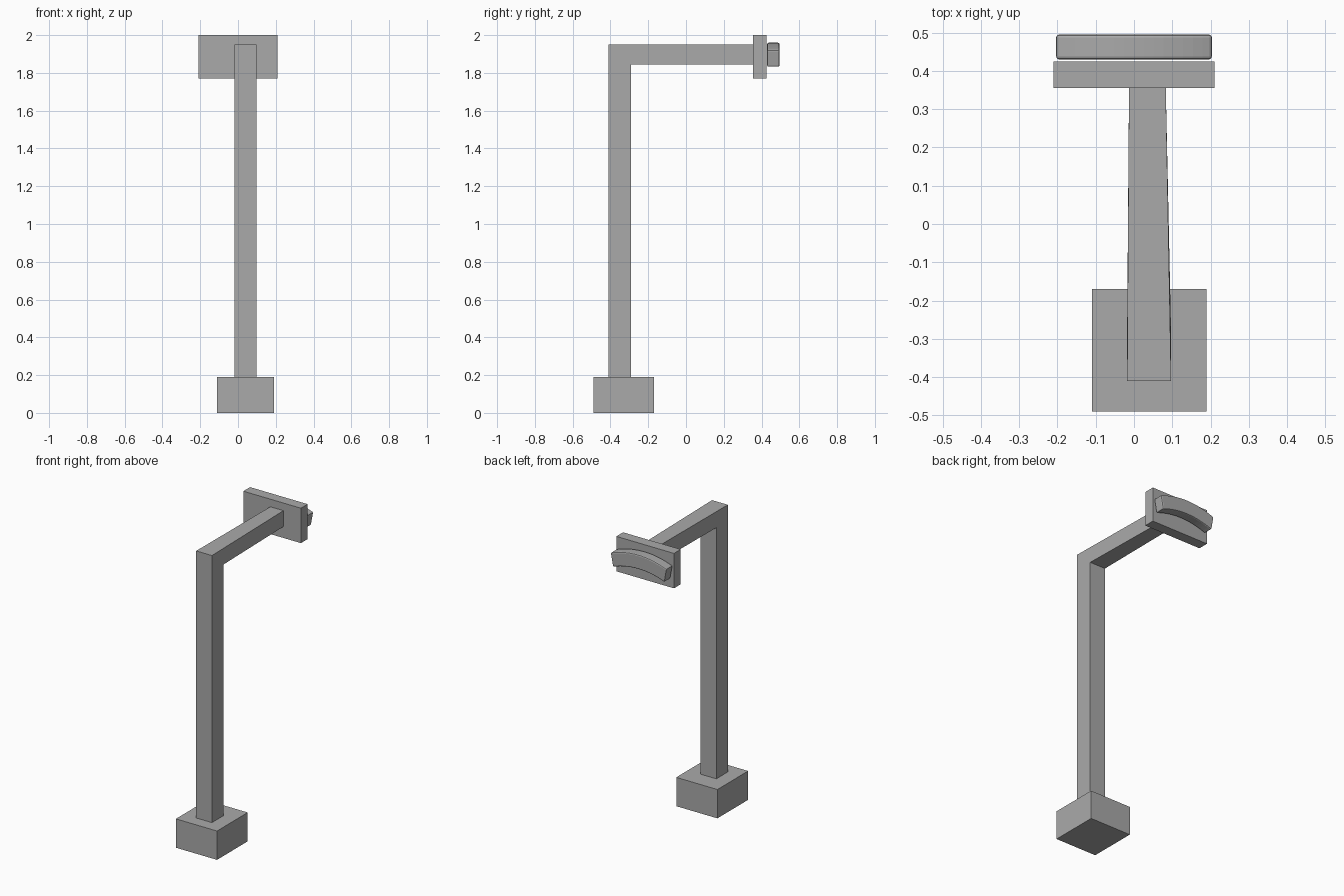
import bpy, bmesh, math

cube = bpy.data.objects.get("Cube")
if cube:
    bpy.data.objects.remove(cube, do_unlink=True)

grey = bpy.data.materials.new("plain grey")
grey.use_nodes = True
grey.diffuse_color = (0.4, 0.4, 0.4, 1)
grey.node_tree.nodes["Principled BSDF"].inputs["Base Color"].default_value = grey.diffuse_color


def finish(name, bm):
    bmesh.ops.recalc_face_normals(bm, faces=bm.faces)
    mesh = bpy.data.meshes.new(name)
    bm.to_mesh(mesh)
    bm.free()
    mesh.materials.append(grey)
    obj = bpy.data.objects.new(name, mesh)
    bpy.context.collection.objects.link(obj)
    return obj


def extruded(name, outline, offset):
    """Extrude a flat outline along the offset vector."""
    bm = bmesh.new()
    face = bm.faces.new([bm.verts.new(p) for p in outline])
    new = bmesh.ops.extrude_face_region(bm, geom=[face])["geom"]
    bmesh.ops.translate(bm, vec=offset,
                        verts=[v for v in new if isinstance(v, bmesh.types.BMVert)])
    return finish(name, bm)


def box(name, x0, x1, y0, y1, z0, z1):
    outline = [(x0, y0, z0), (x1, y0, z0), (x1, y1, z0), (x0, y1, z0)]
    return extruded(name, outline, (0, 0, z1 - z0))


# Base block and mounting plate
box("base_block", -0.11, 0.19, -0.49, -0.17, 0, 0.19)
box("mounting_plate", -0.21, 0.21, 0.355, 0.425, 1.77, 2.0)

# Upright and arm: one L profile, narrowing toward the plate
profile = [(-0.41, 0.19), (-0.29, 0.19), (-0.29, 1.845),
           (0.356, 1.845), (0.356, 1.95), (-0.41, 1.95)]
arm = extruded("post_and_arm", [(-0.018, y, z) for y, z in profile], (0.115, 0, 0))
for v in arm.data.vertices:
    if v.co.y > 0:
        v.co.x = -0.013 if v.co.x < 0 else 0.083

# Arched pad behind the plate
steps = 16
ts = [2 * i / steps - 1 for i in range(steps + 1)]
top = [(0.205 * t, 0.43, 1.96 - 0.04 * t * t) for t in ts]
bottom = [(0.188 * t, 0.43, 1.865 - 0.035 * t * t) for t in reversed(ts)]
pad = extruded("curved_pad", top + bottom, (0, 0.065, 0))
bevel = pad.modifiers.new("soft_edges", "BEVEL")
bevel.width = 0.008
bevel.segments = 2
bevel.limit_method = "ANGLE"
bevel.angle_limit = math.radians(40)
